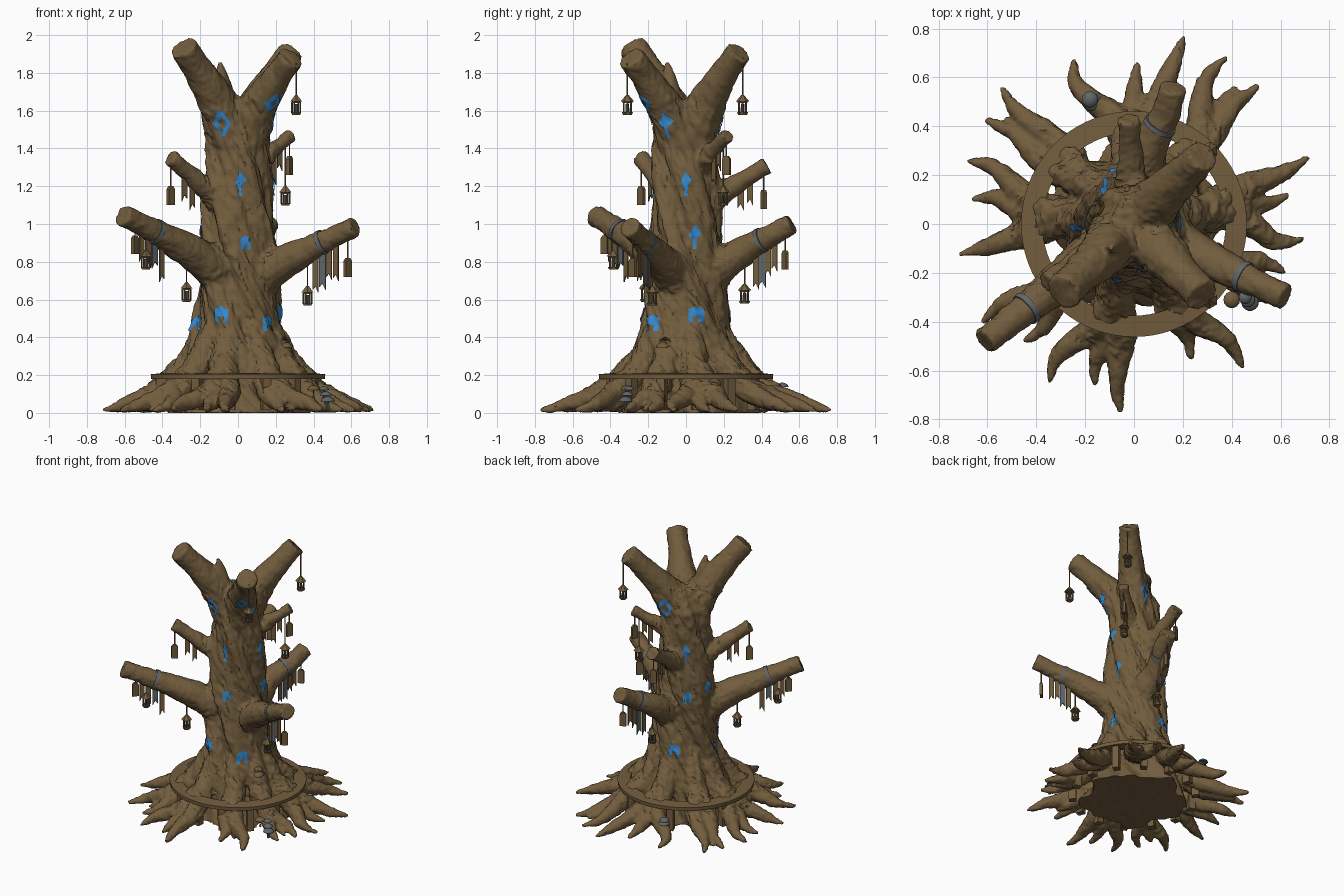
import bpy, bmesh, math, random
from mathutils import Vector, Matrix, noise
from mathutils.bvhtree import BVHTree

if "Cube" in bpy.data.objects:
    bpy.data.objects.remove(bpy.data.objects["Cube"])

random.seed(4)
V = Vector
TAU = 2 * math.pi

def material(name, col):
    m = bpy.data.materials.new(name)
    m.diffuse_color = (*col, 1)
    m.use_nodes = True
    m.node_tree.nodes["Principled BSDF"].inputs["Base Color"].default_value = m.diffuse_color
    return m

BROWN = material("bark brown", (0.17, 0.11, 0.048))
BLUE = material("glowing blue", (0.035, 0.25, 0.62))
GREY = material("slate grey", (0.115, 0.133, 0.14))

def polar(deg, r, z=0.0):
    a = math.radians(deg)
    return V((r * math.cos(a), r * math.sin(a), z))

def finish(name, bm, mat, angle=35):
    bmesh.ops.recalc_face_normals(bm, faces=bm.faces)
    me = bpy.data.meshes.new(name)
    bm.to_mesh(me)
    bm.free()
    me.materials.append(mat)
    ob = bpy.data.objects.new(name, me)
    bpy.context.collection.objects.link(ob)
    for p in me.polygons:
        p.use_smooth = angle > 0
    if angle > 0:
        me.set_sharp_from_angle(angle=math.radians(angle))
    return ob

def skin_rings(bm, rings):
    vs = [[bm.verts.new(p) for p in r] for r in rings]
    n = len(vs[0])
    for a, b in zip(vs, vs[1:]):
        for i in range(n):
            bm.faces.new((a[i], a[(i + 1) % n], b[(i + 1) % n], b[i]))
    bm.faces.new(vs[0][::-1])
    bm.faces.new(vs[-1])

def catmull(p, t):
    i = min(int(t), len(p) - 2)
    f = t - i
    a, b, c, d = p[max(i - 1, 0)], p[i], p[i + 1], p[min(i + 2, len(p) - 1)]
    return 0.5 * (2 * b + (c - a) * f + (2 * a - 5 * b + 4 * c - d) * f ** 2 + (3 * b - a - 3 * c + d) * f ** 3)

def tube(bm, pts, radii, seg=14, steps=6):
    p = [V(q) for q in pts]
    r = [V((q, 0, 0)) for q in radii]
    rings = []
    for k in range((len(p) - 1) * steps + 1):
        t = k / steps
        d = catmull(p, min(t + .05, len(p) - 1)) - catmull(p, max(t - .05, 0))
        m = d.to_track_quat('Z', 'Y').to_matrix()
        c, rad = catmull(p, t), catmull(r, t).x
        rings.append([c + m @ polar(360 * i / seg, rad) for i in range(seg)])
    skin_rings(bm, rings)

def solid(bm, r1, r2, h, loc, seg=6):
    bmesh.ops.create_cone(bm, cap_ends=True, segments=seg, radius1=r1, radius2=r2, depth=h,
                          matrix=Matrix.Translation(loc))

# Trunk: flared, fluted and twisting column
bm = bmesh.new()
rings = []
for k in range(67):
    z, ring = k * .025, []
    base = (.228 - .05 * z + .12 * math.exp(-z / .25)) * (1 - max(0, z - 1.5) * 2.5)
    for i in range(96):
        s = TAU * i / 96 + 2.2 * z
        r = base * (1 + .085 * math.sin(5 * s) + .055 * math.sin(8 * s + 1) + .025 * math.sin(17 * s))
        ring.append(polar(360 * i / 96, r, z))
    rings.append(ring)
skin_rings(bm, rings)

# Branches: start height, tip, start and end radius, rise power, flare of the cut end
BRANCHES = {
    "low_left": (.65, (-.61, -.48, 1.045), .135, .052, .75, 1.12),
    "low_right": (.63, (.62, -.3, .985), .135, .048, .8, 1.12),
    "low_back": (.63, (.16, .56, 1), .135, .05, .8, 1.12),
    "mid_left": (1.05, (-.36, -.24, 1.35), .1, .036, 1, 1.3),
    "mid_back": (1.05, (-.02, .43, 1.31), .1, .038, 1, 1.3),
    "mid_right": (1.24, (.28, .22, 1.47), .085, .031, 1, 1.3),
    "fork_left": (1.35, (-.29, -.28, 1.935), .135, .07, .7, 1.1),
    "fork_right": (1.35, (.28, -.29, 1.88), .135, .064, .7, 1.1),
    "fork_back": (1.35, (.28, .28, 1.91), .135, .064, .7, 1.1),
}
paths = {}
for key, (z0, tip, r0, r1, power, flare) in BRANCHES.items():
    fs = [0, .27, .54, .8, 1]
    rad = [r1 + (r0 - r1) * (1 - f) ** 1.4 for f in fs]
    rad[-1] *= flare
    pts = [V((tip[0] * f, tip[1] * f, z0 + (tip[2] - z0) * f ** power)) for f in fs]
    if key == "low_back":
        pts[2].x -= .03
    paths[key] = pts, rad
    tube(bm, pts, rad)
tube(bm, [(-.06, -.06, 1.6), (-.085, -.085, 1.74), (-.095, -.1, 1.86)], [.06, .045, .012])

# Roots: each cluster has two outer tips (angle, reach) and a shorter middle one
CLUSTERS = [(75, .8, 110, .72), (48, .76, 61, .78), (21, .77, -5, .7), (-18, .65, -30, .64), (-53, .74, -67, .6),
            (-94, .77, -118, .74), (-147, .74, -133, .66), (159, .73, 190, .73), (145, .74, 134, .78)]
for a1, l1, a2, l2 in CLUSTERS:
    d = polar((a1 + a2) / 2, 1)
    for ang, reach in ((a1, l1), (a2, l2), ((a1 * .6 + a2 * .4), min(l1, l2) * .92)):
        t = polar(ang, reach)
        w = polar(ang + 90, random.uniform(-.03, .03))
        tube(bm, [d * .14 + V((0, 0, .5)), d * .265 + V((0, 0, .26)), (d * .41).lerp(t * .62, .5) + w + V((0, 0, .115)),
                  t * .83 - w + V((0, 0, .045)), t + V((0, 0, .014))], [.065, .075, .062, .037, .011], 10, 5)

# Fuse the wood, then roughen it with stretched bark noise
src = finish("wood_source", bm, BROWN)
mod = src.modifiers.new("fuse", 'REMESH')
mod.mode, mod.voxel_size = 'VOXEL', .0105
me = bpy.data.meshes.new_from_object(src.evaluated_get(bpy.context.evaluated_depsgraph_get()))
bpy.data.objects.remove(src)
bm = bmesh.new()
bm.from_mesh(me)
bmesh.ops.smooth_vert(bm, verts=bm.verts, factor=.5, use_axis_x=True, use_axis_y=True, use_axis_z=True)
bm.normal_update()
moves = []
for v in bm.verts:
    q = Matrix.Rotation(2.2 * v.co.z, 3, 'Z') @ v.co
    n = noise.noise(V((q.x * 16, q.y * 16, q.z * 5)))
    k = noise.noise(V((q.x * 34 + 7, q.y * 34, q.z * 12)))
    limb = v.co.z > 1.68 or (v.co.z > .6 and v.co.xy.length > .24)
    far = .4 if limb else 1 if v.co.z > .12 else .5
    moves.append(v.co + v.normal * far * (.014 * n + .012 * (.4 - abs(k) * 1.6)))
for v, c in zip(bm.verts, moves):
    v.co = (c.x, c.y, max(c.z, 0))
tree_bvh = BVHTree.FromBMesh(bm)
finish("tree_wood", bm, BROWN, 50)

# Runes: strokes projected on the bark as thin plates
DIAMOND = [[(0, 1), (.55, 0), (0, -1), (-.55, 0), (0, 1)]]
HOUSE = [[(-.5, -.8), (-.5, .5), (0, .8), (.5, .5), (.5, -.8)], [(-.5, .3), (.5, .3)], [(-.4, 0), (.4, 0)]]
HOOK = [[(0, -1), (0, 1)], [(-.4, .2), (0, .9), (.45, .4)], [(-.25, 0), (.3, .3)]]
RUNES = [(DIAMOND, 1.53, .06, (-115, 75)), (DIAMOND, 1.64, .036, (-50,)), (HOOK, 1.52, .058, (-30,)),
         (HOOK, 1.21, .055, (-86, 0, 125)), (HOUSE, .9, .036, (-78, 128)), (HOOK, .93, .055, (15, 175)),
         (HOUSE, .52, .043, (-112, 13, 105)), (HOUSE, .475, .043, (-48, 190))]

def on_bark(deg, z):
    d = polar(deg, 1)
    hit = tree_bvh.ray_cast(d * .36 + V((0, 0, z)), -d)[0]
    return (hit or d * .2 + V((0, 0, z))) + d * .007

bm = bmesh.new()
for glyph, z, s, angles in RUNES:
    segs = [(V(p) * s, V(q) * s) for line in glyph for p, q in zip(line, line[1:])]
    for ang in angles:
        for p, q in segs:
            e = (q - p).normalized() * .0095
            grid = []
            for i in range(7):
                m = (p - e * .8).lerp(q + e * .8, i / 6)
                grid.append([bm.verts.new(on_bark(ang + math.degrees((m.x - e.y * j) / .19), z + m.y + e.x * j))
                             for j in (-1, 0, 1)])
            for a, b in zip(grid, grid[1:]):
                for j in (0, 1):
                    bm.faces.new((a[j], b[j], b[j + 1], a[j + 1]))
finish("runes", bm, BLUE)

# Bench ring around the roots with square posts
bm = bmesh.new()
section = [(.375, .18), (.46, .18), (.462, .205), (.375, .212)]
loops = [[bm.verts.new(polar(i * 5, r, z)) for r, z in section] for i in range(72)]
for i in range(72):
    for j in range(4):
        bm.faces.new((loops[i][j], loops[i - 1][j], loops[i - 1][(j + 1) % 4], loops[i][(j + 1) % 4]))
finish("bench_ring", bm, BROWN)
bm = bmesh.new()
for i in range(14):
    M = Matrix.Rotation(TAU * (i + .3) / 14, 4, 'Z') @ Matrix.Translation((.415, 0, .1))
    bmesh.ops.create_cube(bm, size=1, matrix=M @ Matrix.Diagonal((.05, .045, .17, 1)))
finish("bench_posts", bm, BROWN, 0)

# Hanging things: each hangs from a branch at parameter t (0 to 4)
def string(bm, x, y, z0, z1):
    solid(bm, .004, .004, z1 - z0, (x, y, (z0 + z1) / 2))

def lantern(key, t, z):
    x, y, top = catmull(paths[key][0], t)
    if key.startswith("fork"):
        x, y = x * 1.1, y * 1.07
    bm = bmesh.new()
    string(bm, x, y, z + .05, top - .03)
    solid(bm, .037, .007, .035, (x, y, z + .035))
    solid(bm, .026, .026, .01, (x, y, z + .015))
    solid(bm, .024, .029, .014, (x, y, z - .045))
    for i in range(6):
        solid(bm, .005, .005, .06, V((x, y, z - .014)) + polar(i * 60, .022))
    finish("lantern_frame", bm, BROWN, 0)
    bm = bmesh.new()
    solid(bm, .011, .009, .045, (x, y, z - .018))
    finish("lantern_candle", bm, GREY)

def plate(name, outline, x, y, ang, thick, mat, cord=None):
    bm = bmesh.new()
    u, n = V((math.cos(ang), math.sin(ang), 0)), V((-math.sin(ang), math.cos(ang), 0)) * thick / 2
    f = bm.faces.new([bm.verts.new(V((x, y, z)) + u * w + n) for w, z in outline])
    up = bmesh.ops.extrude_face_region(bm, geom=[f])["geom"]
    bmesh.ops.translate(bm, verts=[v for v in up if isinstance(v, bmesh.types.BMVert)], vec=n * -2)
    if cord:
        string(bm, x, y, *cord)
    finish(name, bm, mat, 0)

def tag(key, t, z):
    x, y, top = catmull(paths[key][0], t)
    half = [(.022, z - .05), (.022, z + .035), (.01, z + .05)]
    plate("wooden_tag", half + [(-w, h) for w, h in half[::-1]], x, y,
          math.pi / 4 + random.uniform(-.4, .4), .018, BROWN, (z + .04, top))

def ribbon(key, t, length, mat):
    pts, rad = paths[key]
    c = catmull(pts, t)
    r = catmull([V((q, 0, 0)) for q in rad], t).x
    z, w = c.z - r * .6, .019 if mat is GREY else .016
    plate("ribbon", [(-w, z), (-w, z - length), (0, z - length + .02), (w, z - length - .015), (w, z)],
          c.x, c.y, math.atan2(c.y, c.x), .007, mat)
    if mat is GREY:
        bm = bmesh.new()
        tube(bm, [catmull(pts, t - .055), catmull(pts, t + .055)], [r + .006, r + .004], 18, 2)
        finish("ribbon_band", bm, mat)

for item in [("fork_right", 4, 1.63), ("fork_back", 4, 1.63), ("low_left", 3, .81), ("low_left", 1.65, .64),
             ("low_right", 2.2, .62), ("low_back", 2.05, .63), ("mid_right", 3.4, 1.15)]:
    lantern(*item)
for item in [("low_left", 3.4, .89), ("low_right", 3.6, .77), ("low_back", 3.6, .81),
             ("mid_left", 3.9, 1.15), ("mid_back", 3.7, 1.13), ("mid_right", 3.8, 1.31)]:
    tag(*item)
for key in paths:
    if key.startswith("low"):
        ribbon(key, 2.68, .14 if key == "low_left" else .2, GREY)
        for t in (2.45, 2.9, 3.15):
            ribbon(key, t, random.uniform(.12, .2), BROWN)
    elif key.startswith("mid"):
        for t in (2.5, 2.95):
            ribbon(key, t, random.uniform(.1, .16), BROWN)

# Mushrooms: stacked among the roots, plus shelf fungi on the trunk
def mushrooms(x, y, z, r, count, mat):
    for i in range(count):
        c, s = V((x - i * .01, y + i * .01, z + i * .03)), r * (1 - .13 * i)
        bm = bmesh.new()
        tube(bm, [c - V((0, 0, .05)), c], [s * .25, s * .2], 8, 1)
        tube(bm, [c + V((0, 0, s * h)) for h in (-.1, .2, .5, .62)], [s, s * .9, s * .5, .003], 14, 3)
        finish("mushroom", bm, mat)

mushrooms(.475, -.32, .065, .036, 3, GREY)
mushrooms(-.17, .5, .11, .038, 2, GREY)
mushrooms(.4, -.31, .125, .034, 1, BROWN)
mushrooms(.25, -.12, .35, .04, 2, BROWN)
